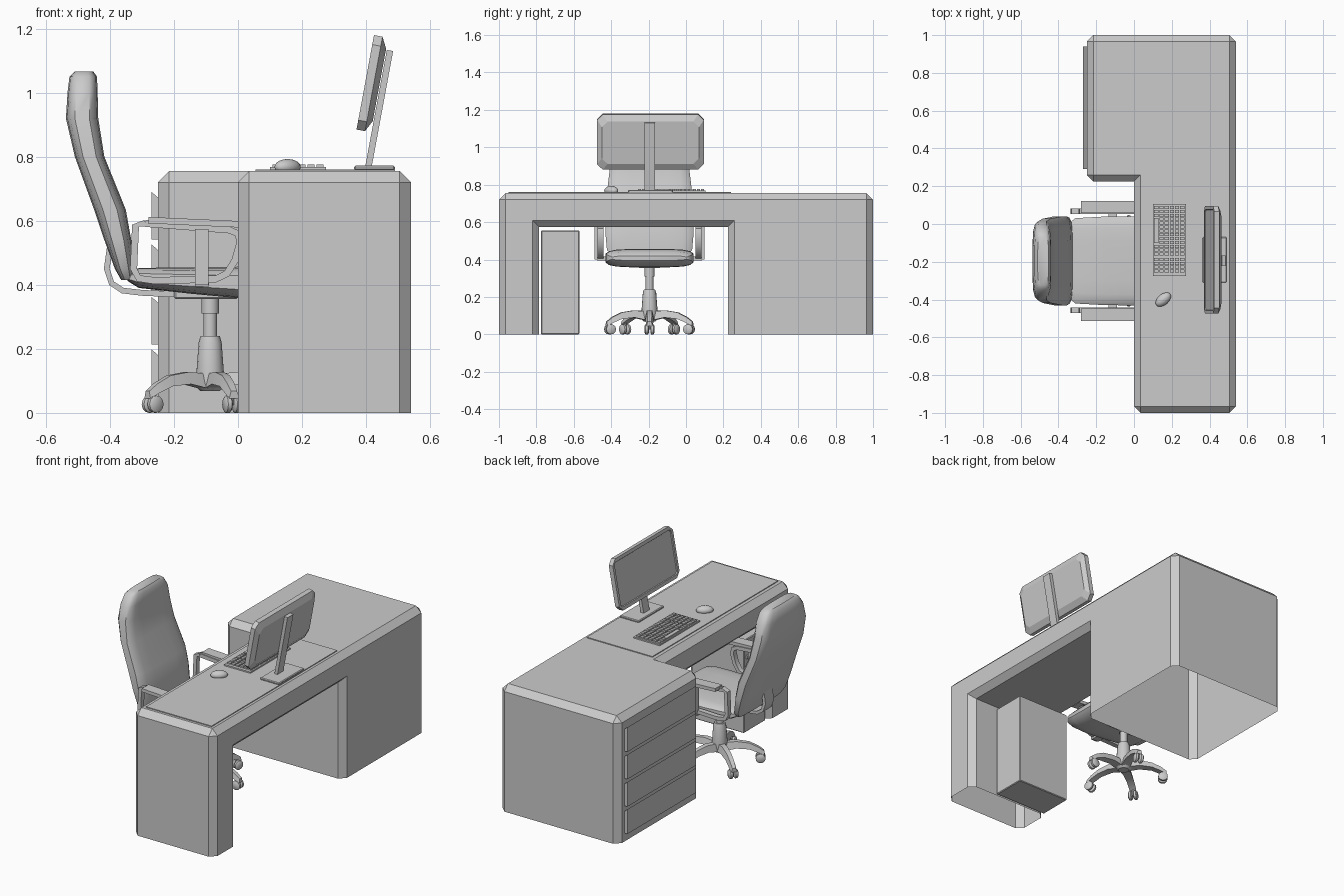
import bpy, bmesh, math
from mathutils import Matrix, Vector

if "Cube" in bpy.data.objects:
    bpy.data.objects.remove(bpy.data.objects["Cube"])

CY = -0.195   # centre line of chair and monitor


def finish(name, bm, mat=None, smooth=False):
    if mat is not None:
        bm.transform(mat)
    bmesh.ops.recalc_face_normals(bm, faces=bm.faces)
    me = bpy.data.meshes.new(name)
    bm.to_mesh(me)
    bm.free()
    ob = bpy.data.objects.new(name, me)
    bpy.context.collection.objects.link(ob)
    if smooth:
        bpy.ops.object.select_all(action='DESELECT')
        ob.select_set(True)
        bpy.context.view_layer.objects.active = ob
        bpy.ops.object.shade_smooth_by_angle(angle=math.radians(40))
    return ob


def boxes(name, spans, bevel=0, mat=None):
    """Boxes given as (x0, x1, y0, y1, z0, z1), joined in one object."""
    bm = bmesh.new()
    for x0, x1, y0, y1, z0, z1 in spans:
        m = Matrix.Translation(((x0 + x1) / 2, (y0 + y1) / 2, (z0 + z1) / 2))
        m = m @ Matrix.Diagonal((x1 - x0, y1 - y0, z1 - z0, 1))
        bmesh.ops.create_cube(bm, size=1, matrix=m)
    if bevel:
        bmesh.ops.bevel(bm, geom=bm.edges[:], offset=bevel, segments=1, affect='EDGES')
    return finish(name, bm, mat)


def loft(name, rings, mat=None, smooth=False):
    bm = bmesh.new()
    vs = [[bm.verts.new(p) for p in r] for r in rings]
    n = len(rings[0])
    for a, b in zip(vs, vs[1:]):
        for i in range(n):
            j = (i + 1) % n
            bm.faces.new((a[i], a[j], b[j], b[i]))
    bm.faces.new(vs[0])
    bm.faces.new(vs[-1])
    return finish(name, bm, mat, smooth)


def oval(a, b, n=16, p=4):
    """Rounded rectangle outline with half sizes a and b."""
    out = []
    for i in range(n):
        t = 2 * math.pi * (i + 0.5) / n
        c, s = math.cos(t), math.sin(t)
        out.append((math.copysign(a * abs(c) ** (2 / p), c), math.copysign(b * abs(s) ** (2 / p), s)))
    return out


def lathe(name, prof, mat, n=16):
    ring = [(math.cos(2 * math.pi * i / n), math.sin(2 * math.pi * i / n)) for i in range(n)]
    return loft(name, [[(r * c, r * s, z) for c, s in ring] for r, z in prof], mat, True)


def strip(name, pts, y, width, thick):
    """Flat bar following (x, z) points."""
    rings = []
    for i, p in enumerate(pts):
        d = Vector(pts[min(i + 1, len(pts) - 1)]) - Vector(pts[max(i - 1, 0)])
        nx, nz = Vector((-d.y, d.x)).normalized() * thick / 2
        rings.append([(p[0] + s * nx, y + w * width / 2, p[1] + s * nz)
                      for s, w in ((1, 1), (1, -1), (-1, -1), (-1, 1))])
    return loft(name, rings, None, True)


# desk: L-shaped shell with knee opening, convex edges chamfered, open underneath
H, Z, L, W = 0.755, 0.575, -0.785, 0.225
X0, X1, XC = 0.0, 0.54, -0.25
bm = bmesh.new()
faces = [
    [(x, y, H) for x, y in ((X0, -1), (X1, -1), (X1, 1), (XC, 1), (XC, W), (X0, W))],
    [(X1, y, z) for y, z in ((-1, 0), (L, 0), (L, Z), (W, Z), (W, 0), (1, 0), (1, H), (-1, H))],
    [(X0, y, z) for y, z in ((-1, 0), (L, 0), (L, Z), (W, Z), (W, H), (-1, H))],
    [(XC, y, z) for y, z in ((W, 0), (1, 0), (1, H), (W, H))],
    [(x, 1, z) for x, z in ((XC, 0), (X1, 0), (X1, H), (XC, H))],
    [(x, -1, z) for x, z in ((X0, 0), (X1, 0), (X1, H), (X0, H))],
    [(x, L, z) for x, z in ((X0, 0), (X1, 0), (X1, Z), (X0, Z))],
    [(x, W, z) for x, z in ((XC, 0), (X1, 0), (X1, Z), (X0, Z), (X0, H), (XC, H))],
    [(x, y, Z) for x, y in ((X0, L), (X1, L), (X1, W), (X0, W))],
    [(x, y, 0) for x, y in ((X0, -1), (X1, -1), (X1, L), (X0, L))],
    [(x, y, 0) for x, y in ((XC, W), (X1, W), (X1, 1), (XC, 1))]]
for f in faces:
    bm.faces.new([bm.verts.new(p) for p in f])
bmesh.ops.remove_doubles(bm, verts=bm.verts, dist=1e-4)
bmesh.ops.recalc_face_normals(bm, faces=bm.faces)
bm.normal_update()
sharp = [e for e in bm.edges if e.calc_face_angle_signed(0) > 0.5
         and max(v.co.z for v in e.verts) > 0.01]
bmesh.ops.bevel(bm, geom=sharp, offset=0.035, segments=1, affect='EDGES')
bmesh.ops.delete(bm, geom=[f for f in bm.faces if all(v.co.z < 1e-3 for v in f.verts)],
                 context='FACES')
finish("desk", bm)

# drawer fronts with slanted grip on top
for i in range(4):
    z1 = 0.69 - i * 0.164
    prof = ((XC, z1 - 0.017), (XC - 0.02, z1), (XC - 0.02, z1 - 0.148), (XC, z1 - 0.148))
    loft("drawer_front", [[(x, y, z) for x, z in prof] for y in (0.29, 0.94)])

boxes("desk_pad", [(0.055, 0.49, -0.95, 0.24, H, H + 0.005)])
boxes("computer_case", [(0.015, 0.363, -0.775, -0.57, 0, 0.555)], 0.004)
boxes("case_buttons", [(0.0, 0.015, -0.655, -0.635, 0.44, 0.46), (0.005, 0.015, -0.61, -0.59, 0.44, 0.46)])

# keyboard with separate keys
boxes("keyboard_base", [(0.10, 0.275, -0.275, 0.105, 0.76, 0.768)])
keys = []
for r in range(6):
    x = 0.107 + r * 0.0275
    for c in range(17):
        if r == 0 and 3 <= c <= 9:
            continue
        y = 0.079 - c * 0.0205 - (0.008 if c > 12 else 0)
        keys.append((x, x + 0.022, y, y + 0.016, 0.766, 0.776))
keys.append((0.107, 0.129, -0.1, 0.032, 0.766, 0.776))
boxes("keyboard_keys", keys)

# mouse
bm = bmesh.new()
bmesh.ops.create_uvsphere(bm, u_segments=16, v_segments=10, radius=1)
finish("mouse", bm, Matrix.Translation((0.155, -0.40, 0.768)) @ Matrix.Rotation(math.radians(40), 4, 'Z')
       @ Matrix.Diagonal((0.048, 0.029, 0.025, 1)), True)


# monitor: tilted panel with chamfered corners, recessed screen and tapered back
def plate(d, w, h, c):
    return [(d, y, z) for y, z in ((w - c, h), (w, h - c), (w, c - h), (w - c, -h),
                                   (c - w, -h), (-w, c - h), (-w, h - c), (c - w, h))]


tilt = Matrix.Rotation(math.radians(10.5), 4, 'Y')
loft("monitor", [plate(0.005, 0.265, 0.127, 0.012), plate(0, 0.268, 0.13, 0.012),
                 plate(0, 0.285, 0.15, 0.03), plate(0.027, 0.285, 0.15, 0.03),
                 plate(0.045, 0.26, 0.115, 0.03)],
     Matrix.Translation((0.3975, CY + 0.005, 1.0325)) @ tilt)
boxes("monitor_stand", [(-0.01, 0.01, -0.028, 0.028, -0.185, 0.185)], 0,
      Matrix.Translation((0.441, CY, 0.95)) @ tilt)
boxes("monitor_base", [(0.363, 0.49, -0.31, -0.07, 0.758, 0.772)], 0.004)

# chair base: five arched legs with twin castors
hub = Matrix.Translation((-0.087, CY, 0))
for k in range(5):
    m = hub @ Matrix.Rotation(k * math.tau / 5, 4, 'Z')
    loft("chair_leg", [[(r, y, z) for y, z in ((-w, z0), (w, z0), (w * .6, z1), (-w * .6, z1))]
                       for r, z0, z1, w in ((0.02, 0.075, 0.122, 0.027), (0.09, 0.09, 0.128, 0.024),
                                            (0.16, 0.083, 0.117, 0.021), (0.21, 0.062, 0.092, 0.02),
                                            (0.242, 0.045, 0.068, 0.016))], m, True)
    for s in (-1, 1):
        lathe("castor_wheel", [(0.02, -0.011), (0.027, -0.006), (0.027, 0.006), (0.02, 0.011)],
              m @ Matrix.Translation((0.222, s * 0.015, 0.027)) @ Matrix.Rotation(math.pi / 2, 4, 'X'), 12)
    lathe("castor_stem", [(0.008, 0.025), (0.008, 0.07)], m @ Matrix.Translation((0.222, 0, 0)), 8)

# gas column and seat mechanism
lathe("chair_column", [(0.03, 0.068), (0.043, 0.08), (0.043, 0.125), (0.036, 0.22), (0.03, 0.24),
                       (0.021, 0.24), (0.021, 0.31), (0.027, 0.31), (0.027, 0.375)], hub)
boxes("seat_mechanism", [(-0.2, 0.0, CY - 0.06, CY + 0.06, 0.355, 0.385)], 0.006)

# seat cushion, lofted front to back
loft("seat", [[(x, CY + a, (z0 + z1) / 2 + b) for a, b in oval(w, (z1 - z0) / 2)]
              for x, z0, z1, w in ((-0.345, 0.412, 0.435, 0.2), (-0.31, 0.39, 0.453, 0.228),
                                   (-0.15, 0.372, 0.455, 0.237), (0.0, 0.358, 0.457, 0.238),
                                   (0.09, 0.36, 0.455, 0.236), (0.14, 0.375, 0.442, 0.225),
                                   (0.16, 0.395, 0.42, 0.2))], None, True)

# backrest, lofted upward
loft("backrest", [[((xb + xf) / 2 + a, CY + b, z) for a, b in oval((xf - xb) / 2, w)]
                  for z, xb, xf, w in ((0.415, -0.365, -0.325, 0.2), (0.45, -0.385, -0.325, 0.23),
                                       (0.54, -0.418, -0.333, 0.238), (0.635, -0.45, -0.35, 0.238),
                                       (0.80, -0.51, -0.417, 0.225), (0.92, -0.538, -0.436, 0.21),
                                       (1.0, -0.533, -0.438, 0.19), (1.05, -0.527, -0.44, 0.155),
                                       (1.067, -0.51, -0.452, 0.13))], None, True)
strip("back_support", [(-0.40, 0.52), (-0.41, 0.45), (-0.395, 0.405), (-0.36, 0.382),
                       (-0.30, 0.375), (-0.15, 0.368)], CY, 0.08, 0.018)

# armrests: frame loop, side bracket and pad on both sides
frame = [(-0.29, 0.592), (-0.32, 0.585), (-0.326, 0.45), (-0.31, 0.42), (-0.26, 0.413), (-0.07, 0.418),
         (-0.035, 0.435), (-0.01, 0.475), (0.006, 0.53), (0.0, 0.56), (-0.03, 0.572), (-0.29, 0.592)]
for s in (-1, 1):
    strip("arm_frame", frame, CY + s * 0.262, 0.03, 0.022)
    strip("arm_bracket", [(-0.113, 0.575), (-0.113, 0.40)], CY + s * 0.278, 0.03, 0.042)
    strip("arm_pad", [(-0.28, 0.602), (-0.15, 0.596), (0.03, 0.588)], CY + s * 0.285, 0.065, 0.02)
    boxes("arm_mount", [(-0.135, -0.09, min(CY + s * 0.2, CY + s * 0.28), max(CY + s * 0.2, CY + s * 0.28),
                         0.395, 0.415)])
